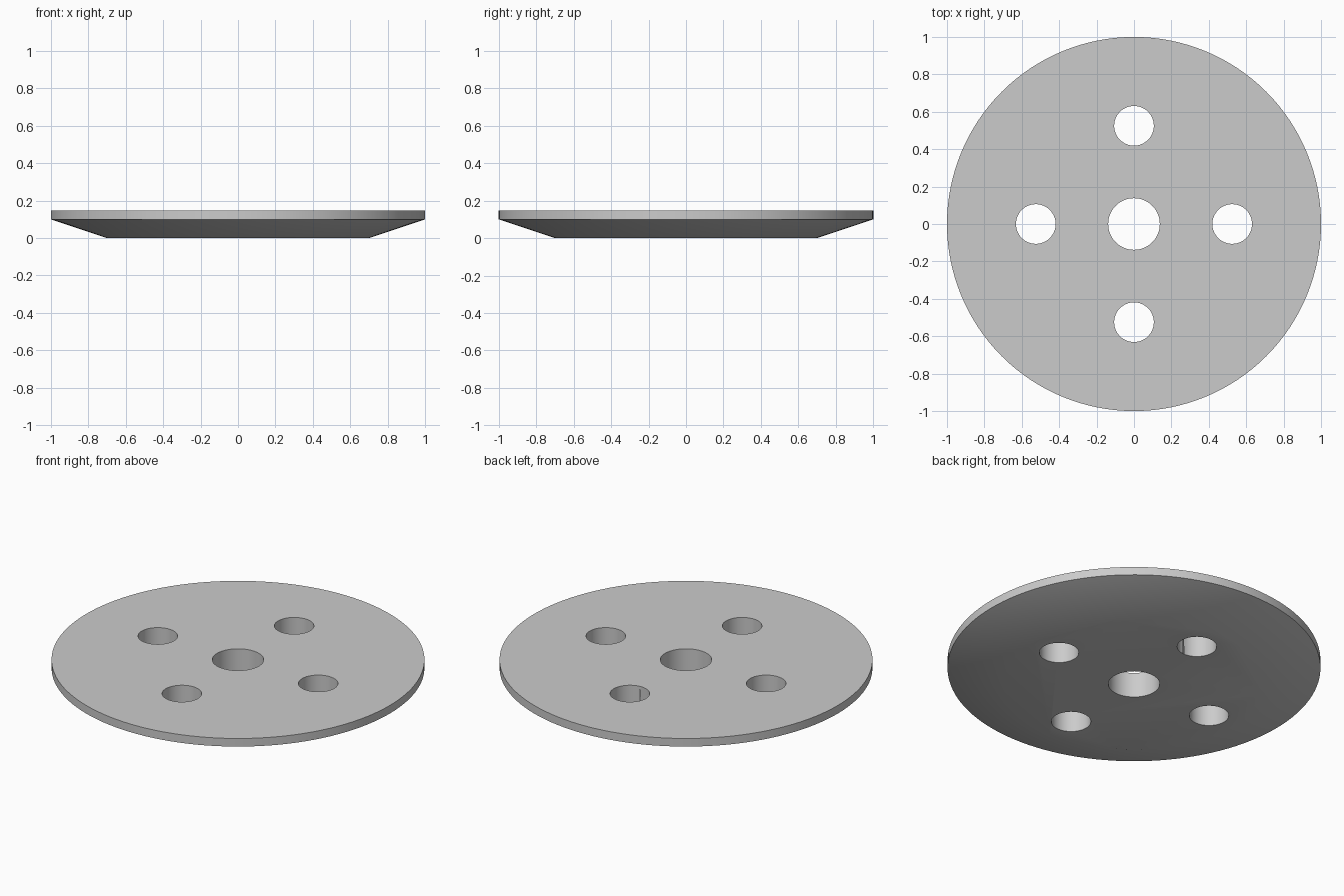
import bpy, bmesh, math

if "Cube" in bpy.data.objects:
    bpy.data.objects.remove(bpy.data.objects["Cube"])

SEGMENTS = 128
TOP = 0.148

grey = bpy.data.materials.new("light grey")
grey.diffuse_color = (0.6, 0.6, 0.6, 1)
grey.use_nodes = True
grey.node_tree.nodes["Principled BSDF"].inputs["Base Color"].default_value = grey.diffuse_color


def lathe_solid(name, profile, segments, x=0.0, y=0.0):
    """Closed round solid from (radius, height) rings, capped at both ends."""
    bm = bmesh.new()
    rings = []
    for r, z in profile:
        angles = [2 * math.pi * i / segments for i in range(segments)]
        rings.append([bm.verts.new((x + r * math.cos(a), y + r * math.sin(a), z)) for a in angles])
    for low, high in zip(rings, rings[1:]):
        for i in range(segments):
            j = (i + 1) % segments
            bm.faces.new((low[i], low[j], high[j], high[i]))
    bm.faces.new(rings[0][::-1])
    bm.faces.new(rings[-1])
    mesh = bpy.data.meshes.new(name)
    bm.to_mesh(mesh)
    bm.free()
    mesh.materials.append(grey)
    obj = bpy.data.objects.new(name, mesh)
    bpy.context.collection.objects.link(obj)
    return obj


# Disc with a straight rim and a tapered underside
disc = lathe_solid("disc", [(0.7, 0), (1, 0.1), (1, TOP)], SEGMENTS)

# Centre bore and four bolt holes (x, y, radius)
holes = [(0, 0, 0.138)]
for k in range(4):
    a = k * math.pi / 2
    holes.append((0.525 * math.cos(a), 0.525 * math.sin(a), 0.106))

cutters = [lathe_solid("hole_cutter", [(r, -0.1), (r, TOP + 0.1)], 64, x, y) for x, y, r in holes]
for cutter in cutters:
    mod = disc.modifiers.new("hole", 'BOOLEAN')
    mod.operation = 'DIFFERENCE'
    mod.solver = 'EXACT'
    mod.object = cutter

# Apply the cuts and remove the cutters
bpy.context.view_layer.objects.active = disc
disc.select_set(True)
for mod in list(disc.modifiers):
    bpy.ops.object.modifier_apply(modifier=mod.name)
for cutter in cutters:
    bpy.data.objects.remove(cutter)

# Smooth round walls, sharp rims
bpy.ops.object.shade_smooth_by_angle(angle=math.radians(30))
